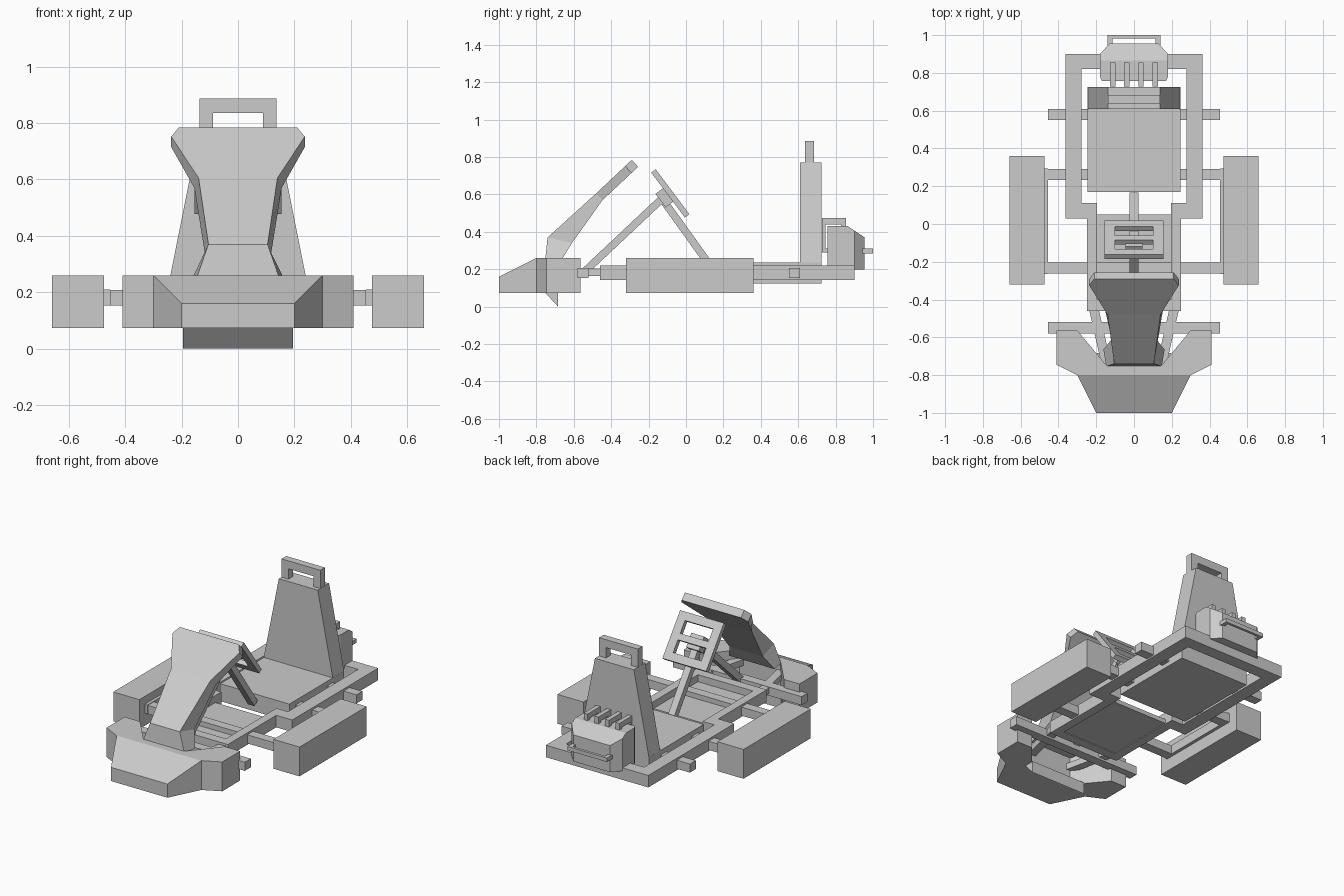
import bpy
from mathutils import Vector

if "Cube" in bpy.data.objects:
    bpy.data.objects.remove(bpy.data.objects["Cube"])


def mesh(name, verts, faces):
    me = bpy.data.meshes.new(name)
    me.from_pydata([tuple(v) for v in verts], [], faces)
    me.update()
    ob = bpy.data.objects.new(name, me)
    bpy.context.collection.objects.link(ob)
    return ob


def loft(name, rings):
    """Closed solid through rings that all have the same point count."""
    n = len(rings[0])
    verts = [v for r in rings for v in r]
    faces = [list(range(n))[::-1], [len(verts) - n + i for i in range(n)]]
    for k in range(len(rings) - 1):
        a, b = k * n, k * n + n
        faces += [(a + i, a + (i + 1) % n, b + (i + 1) % n, b + i) for i in range(n)]
    ob = mesh(name, verts, faces)
    import bmesh
    bm = bmesh.new()
    bm.from_mesh(ob.data)
    bmesh.ops.recalc_face_normals(bm, faces=bm.faces)
    bm.to_mesh(ob.data)
    bm.free()
    return ob


def box(name, x, y, z):
    return loft(name, [[(x[0], y[0], h), (x[1], y[0], h), (x[1], y[1], h), (x[0], y[1], h)] for h in z])


def plan(name, pts, z0, z1):
    return loft(name, [[(x, y, z) for x, y in pts] for z in (z0, z1)])


def side(name, pts, x0, x1):
    return loft(name, [[(x, y, z) for y, z in pts] for x in (x0, x1)])


def beam(name, p, q, w, t):
    p, q = Vector(p), Vector(q)
    d = (q - p).normalized()
    s = d.cross(Vector((0, 0, 1))).normalized() * w / 2
    u = d.cross(s).normalized() * t / 2
    return loft(name, [[c - s - u, c + s - u, c + s + u, c - s + u] for c in (p, q)])


def both(half):
    return half + [(-x, y) for x, y in reversed(half)]


# Chassis: stepped frame halves meeting on the centre line
half = [(0, .90), (.363, .90), (.363, .03), (.25, .03), (.25, -.46), (0, -.46),
        (0, -.40), (.195, -.40), (.195, .11), (.277, .11), (.277, .82), (0, .82)]
for s, label in ((1, "right"), (-1, "left")):
    plan("frame_" + label, [(s * x, y) for x, y in half], .143, .22)
    # Side pods, their mounting rails and the front rails
    box("side_pod_" + label, sorted((s * .475, s * .66)), (-.32, .36), (.072, .26))
    box("pod_rail_" + label, sorted((s * .455, s * .48)), (-.265, .295), (.152, .21))
    beam("nose_rail_" + label, (s * .215, -.44, .185), (s * .14, -.77, .185), .05, .04)
box("floor_pan", (-.197, .197), (-.41, .05), (.148, .175))

# Axles and pod cross bars
for name, y, w in (("front_axle", -.55, .455), ("rear_axle", .58, .455),
                   ("front_pod_bar", -.233, .48), ("rear_pod_bar", .262, .48)):
    box(name, (-w, w), (y - .03, y + .03), (.152, .207))

# Nose bumper with sloping front
top = both([(.20, -1), (.30, -.80), (.41, -.745), (.41, -.563), (.30, -.563), (.145, -.75)])
n = len(top)
bumper = loft("nose_bumper", [[(x, y, .072) for x, y in top],
                              [(x, y, .16 if y < -.9 else .26) for x, y in top]])
# split the bent upper face along the slope line
cap = [n + i for i in range(n)]
faces = [tuple(p.vertices) for p in bumper.data.polygons if set(p.vertices) != set(cap)]
faces += [(n, n + 1, 2 * n - 2, 2 * n - 1), tuple(n + i for i in range(1, n - 1))]
verts = [v.co.copy() for v in bumper.data.vertices]
bpy.data.objects.remove(bumper)
mesh("nose_bumper", verts, faces)
side("nose_skirt", [(-.753, .075), (-.684, .002), (-.684, .075)], -.195, .195)
bpy.data.objects["nose_skirt"].data.vertices[1].co.z = 0
bpy.data.objects["nose_skirt"].data.vertices[4].co.z = 0

# Front fairing: front y, z, half width, then the same for the back
sections = [(-.753, .25, .147, -.665, .25, .162), (-.74, .37, .105, -.61, .34, .118),
            (-.48, .606, .14, -.446, .57, .155), (-.325, .752, .237, -.291, .715, .237),
            (-.29, .785, .21, -.256, .748, .21)]
loft("front_fairing", [[(-w, y, z), (w, y, z), (v, b, c), (-v, b, c)] for y, z, w, b, c, v in sections])

# Seat: base, tapered back, headrest hoop
box("seat_base", (-.245, .245), (.17, .725), (.125, .237))
loft("seat_back", [[(-w, .61, z), (w, .61, z), (w, .725, z), (-w, .725, z)]
                   for w, z in ((.245, .235), (.138, .77))])
hoop = [(-.137, .76), (-.137, .887), (.137, .887), (.137, .76), (.088, .76), (.088, .836), (-.088, .836), (-.088, .76)]
loft("headrest", [[(x, y, z) for x, z in hoop] for y in (.637, .684)])

# Steering wheel: square rim, cross bar and hub on a tilted plane
C, U, N = Vector((0, -.084, .606)), Vector((0, -.6, .8)), Vector((0, .8, .6))


def wheel_bar(name, x, u, d=(-.015, .015)):
    loft(name, [[C + Vector((a, 0, 0)) + U * b + N * h for a, b in
                 ((x[0], u[0]), (x[1], u[0]), (x[1], u[1]), (x[0], u[1]))] for h in d])


wheel_bar("wheel_top", (-.155, .155), (.10, .15))
wheel_bar("wheel_bottom", (-.155, .155), (-.15, -.10))
wheel_bar("wheel_left", (-.155, -.10), (-.10, .10))
wheel_bar("wheel_right", (.10, .155), (-.10, .10))
wheel_bar("wheel_spoke", (-.10, .10), (-.02, .02))
wheel_bar("wheel_hub", (-.045, .045), (-.045, .045), (-.065, -.01))
beam("steering_column", (0, -.12, .585), (0, -.54, .19), .045, .04)
beam("column_brace", (0, -.13, .58), (0, .15, .19), .045, .04)

# Engine with chamfered back, intake pipes and rear bar
block = both([(.13, .955), (.18, .90), (.18, .78), (.17, .757)])
crown = both([(.13, .866), (.18, .865), (.18, .79), (.17, .757)])
loft("engine", [[(x, y, .20) for x, y in block],
                [(x, y, .37 if y > .95 else .407 if y > .89 else .43) for x, y in block],
                [(x, y, .43) for x, y in crown]])
for i, x in enumerate((-.113, -.038, .037, .112)):
    side("intake_pipe_%d" % (i + 1), [(.77, .29), (.727, .29), (.727, .473), (.855, .473),
         (.855, .42), (.83, .42), (.83, .44), (.745, .44), (.745, .31), (.77, .31)], x - .014, x + .014)
plan("rear_bar", both([(.14, 1), (.14, .94), (.115, .94), (.115, .983)]), .285, .31)
